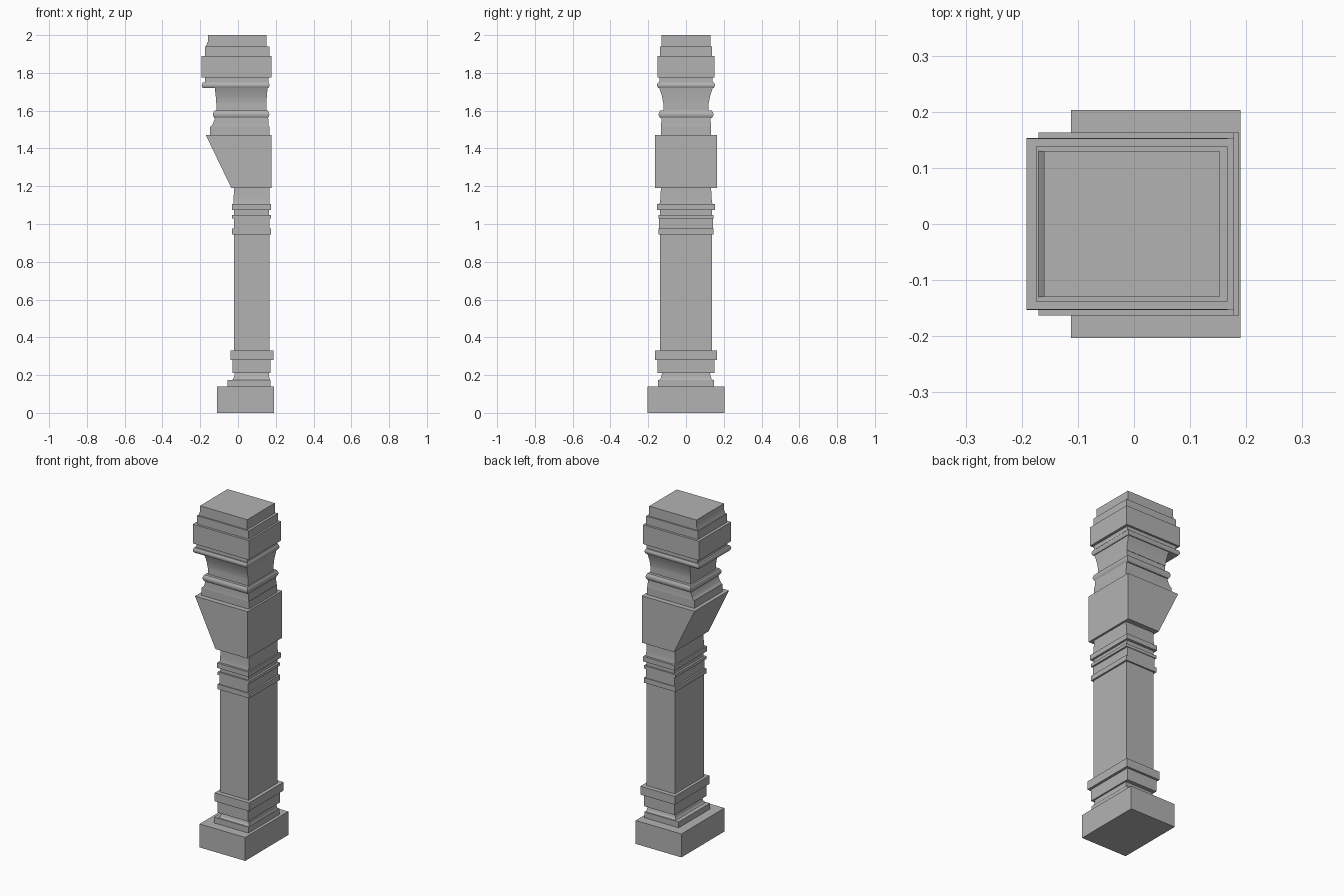
import bpy, bmesh, math

cube = bpy.data.objects.get("Cube")
if cube:
    bpy.data.objects.remove(cube, do_unlink=True)

stone = bpy.data.materials.new("grey_stone")
stone.use_nodes = True
stone.diffuse_color = (0.45, 0.45, 0.45, 1)
stone.node_tree.nodes["Principled BSDF"].inputs["Base Color"].default_value = stone.diffuse_color


def slab(z0, z1, left, right, depth):
    """Two rectangular rings: height, min x, max x, half depth."""
    return [(z0, left, right, depth), (z1, left, right, depth)]


def curve(low, high, bulge=0.0, flare=1.0, steps=6):
    """Rings blended between two rings, bulging outwards or flaring."""
    rings = []
    for i in range(steps + 1):
        t = i / steps
        z = low[0] + (high[0] - low[0]) * t
        left, right, depth = [a + (b - a) * t ** flare for a, b in zip(low[1:], high[1:])]
        out = bulge * math.sin(math.pi * t)
        rings.append((z, left - out, right + out, depth + out))
    return rings


def loft(name, rings):
    """Skin a stack of rectangular rings and cap both ends."""
    bm = bmesh.new()
    loops = [[bm.verts.new(p) for p in ((l, -d, z), (r, -d, z), (r, d, z), (l, d, z))]
             for z, l, r, d in rings]
    for a, b in zip(loops, loops[1:]):
        for i in range(4):
            j = (i + 1) % 4
            bm.faces.new((a[i], a[j], b[j], b[i]))
    bm.faces.new(loops[0][::-1])
    bm.faces.new(loops[-1])
    mesh = bpy.data.meshes.new(name)
    bm.to_mesh(mesh)
    bm.free()
    mesh.materials.append(stone)
    obj = bpy.data.objects.new(name, mesh)
    bpy.context.collection.objects.link(obj)
    bpy.ops.object.select_all(action="DESELECT")
    obj.select_set(True)
    bpy.context.view_layer.objects.active = obj
    bpy.ops.object.shade_smooth_by_angle(angle=math.radians(35))


# Foot of the column
loft("plinth", slab(0, 0.14, -0.112, 0.19, 0.203))
loft("foot_moulding",
     slab(0.14, 0.175, -0.055, 0.172, 0.147)
     + curve((0.175, -0.03, 0.17, 0.14), (0.21, -0.017, 0.163, 0.127), flare=0.5)
     + slab(0.21, 0.28, -0.029, 0.172, 0.15)
     + slab(0.28, 0.33, -0.04, 0.187, 0.163))

# Shaft and its collar rings
loft("shaft", slab(0.33, 0.945, -0.022, 0.166, 0.137))
loft("collar",
     slab(0.945, 0.975, -0.032, 0.176, 0.146)
     + slab(0.975, 1.03, -0.022, 0.166, 0.142)
     + slab(1.03, 1.048, -0.032, 0.176, 0.146)
     + slab(1.048, 1.075, -0.02, 0.164, 0.137)
     + slab(1.075, 1.105, -0.032, 0.176, 0.153)
     + curve((1.105, -0.024, 0.168, 0.14), (1.19, -0.022, 0.166, 0.133), flare=0.5))

# Bracket leaning out to one side
loft("bracket", [(1.19, -0.035, 0.178, 0.163), (1.47, -0.17, 0.178, 0.163)])

# Neck mouldings
loft("neck",
     slab(1.47, 1.515, -0.148, 0.166, 0.133)
     + curve((1.515, -0.145, 0.163, 0.133), (1.56, -0.123, 0.16, 0.13), flare=0.6)
     + curve((1.56, -0.125, 0.158, 0.137), (1.6, -0.125, 0.158, 0.137), bulge=0.008)
     + slab(1.6, 1.64, -0.115, 0.151, 0.12)
     + curve((1.64, -0.116, 0.151, 0.122), (1.72, -0.123, 0.157, 0.142), flare=1.6))

# Capital
loft("capital",
     curve((1.72, -0.186, 0.161, 0.147), (1.75, -0.186, 0.161, 0.147), bulge=0.006)
     + slab(1.75, 1.775, -0.175, 0.162, 0.14)
     + slab(1.775, 1.89, -0.192, 0.178, 0.152)
     + slab(1.89, 1.94, -0.175, 0.167, 0.138)
     + [(1.94, -0.17, 0.152, 0.13), (1.965, -0.16, 0.152, 0.13), (2.0, -0.16, 0.152, 0.13)])
